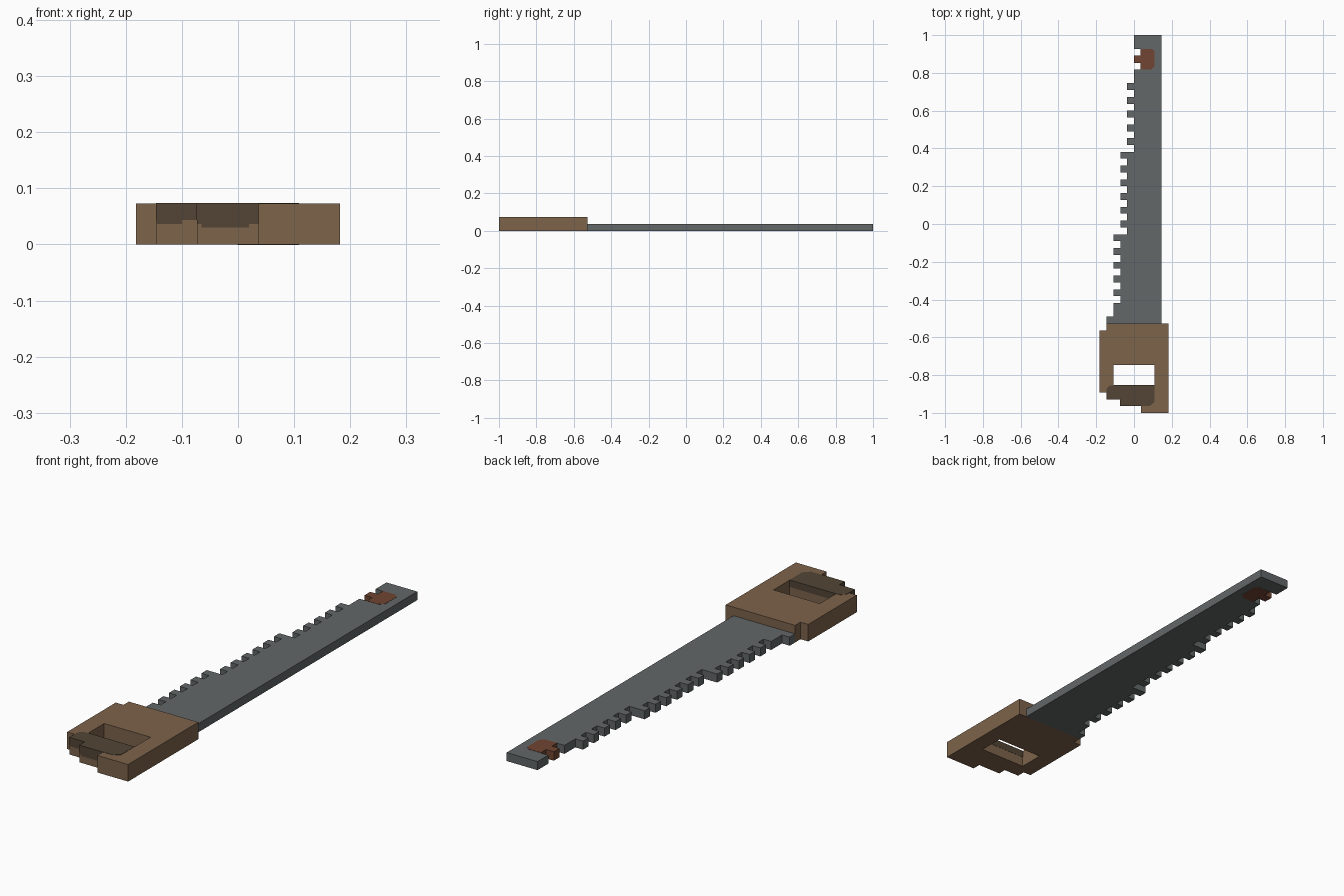
import bpy
import bmesh

cube = bpy.data.objects.get("Cube")
if cube:
    bpy.data.objects.remove(cube, do_unlink=True)

U = 2 / 55        # one grid cell; the saw is 10 columns wide and 55 rows long
SKIN = 0.001      # how far painted layers stand proud


def material(name, color):
    mat = bpy.data.materials.new(name)
    mat.use_nodes = True
    mat.diffuse_color = (*color, 1)
    mat.node_tree.nodes["Principled BSDF"].inputs["Base Color"].default_value = (*color, 1)
    return mat


STEEL = material("steel grey", (0.122, 0.135, 0.135))
WOOD = material("wood brown", (0.205, 0.125, 0.07))
DARK = material("dark grip brown", (0.084, 0.06, 0.036))
RUST = material("rust red", (0.162, 0.06, 0.032))


def prism(name, outline, z0, z1, mat):
    """Extrude an outline of (column, row) points; rows run from tip to handle."""
    bm = bmesh.new()
    verts = [bm.verts.new(((c - 5) * U, 1 - r * U, z0)) for c, r in outline]
    base = bm.faces.new(verts)
    top = bmesh.ops.extrude_face_region(bm, geom=[base])["geom"]
    bmesh.ops.translate(bm, vec=(0, 0, z1 - z0),
                        verts=[g for g in top if isinstance(g, bmesh.types.BMVert)])
    bmesh.ops.recalc_face_normals(bm, faces=bm.faces)
    mesh = bpy.data.meshes.new(name)
    bm.to_mesh(mesh)
    bm.free()
    mesh.materials.append(mat)
    obj = bpy.data.objects.new(name, mesh)
    bpy.context.collection.objects.link(obj)
    return obj


def rect(c0, r0, c1, r1):
    return [(c0, r0), (c1, r0), (c1, r1), (c0, r1)]


def blade_edge(row):
    """Column of the toothed edge on a row."""
    if row < 7:
        return 6 if row in (2, 4) else 5
    if row >= 39:
        return 1 if row == 41 else 2
    base = 5 if row < 17 else 4 if row < 29 else 3
    return base - row % 2


# Blade: straight back, stepped and toothed front edge
outline = [(9, 42), (9, 0)]
for row in range(42):
    edge = blade_edge(row)
    if outline[-1][0] == edge:
        outline[-1] = (edge, row + 1)
    else:
        outline += [(edge, row), (edge, row + 1)]
prism("blade", outline, 0, U, STEEL)

# Rust patch around the notch, on both faces of the blade
e = SKIN / U
prism("rust_patch", [
    (6 - e, 2), (7.6, 2), (8, 2.4), (8, 4.5), (7.5, 5), (6 - e, 5),
    (6 - e, 4 + e), (5 - e, 4 + e), (5 - e, 3 - e), (6 - e, 3 - e),
], -SKIN / 2, U + SKIN, RUST)

# Handle: stepped block with a finger opening
handle = prism("handle", [
    (1, 42), (10, 42), (10, 55), (6, 55), (6, 54), (3, 54),
    (3, 53), (1, 53), (1, 52), (0, 52), (0, 43), (1, 43),
], 0, 2 * U, WOOD)
cutter = prism("opening_cutter", rect(2, 48, 8, 51), -U, 3 * U, WOOD)
cutter.hide_render = True
cut = handle.modifiers.new("opening", "BOOLEAN")
cut.operation = "DIFFERENCE"
cut.solver = "EXACT"
cut.object = cutter
bpy.context.view_layer.objects.active = handle
bpy.ops.object.modifier_apply(modifier=cut.name)
bpy.data.objects.remove(cutter, do_unlink=True)

# Dark worn grip, wrapped over the top half of the bar
prism("grip_wrap", [
    (1.5, 51), (2, 51), (2, 51 - e), (8, 51 - e), (8, 53.4), (7.3, 54),
    (6, 54), (6, 54 + e), (3 - e, 54 + e), (3 - e, 53 + e),
    (1 - e, 53 + e), (1 - e, 52), (1, 51.5),
], 1.2 * U, 2 * U + SKIN, DARK)

# Uneven lower edge of the grip on the front faces
for c0, c1, row, z in [(1, 2.25, 53, 1.0), (3, 3.2, 54, 1.0),
                       (3.2, 5.55, 54, 0.82), (5.55, 6, 54, 1.0)]:
    prism("grip_edge", rect(c0, row - e, c1, row + e), z * U, 1.2 * U, DARK)
